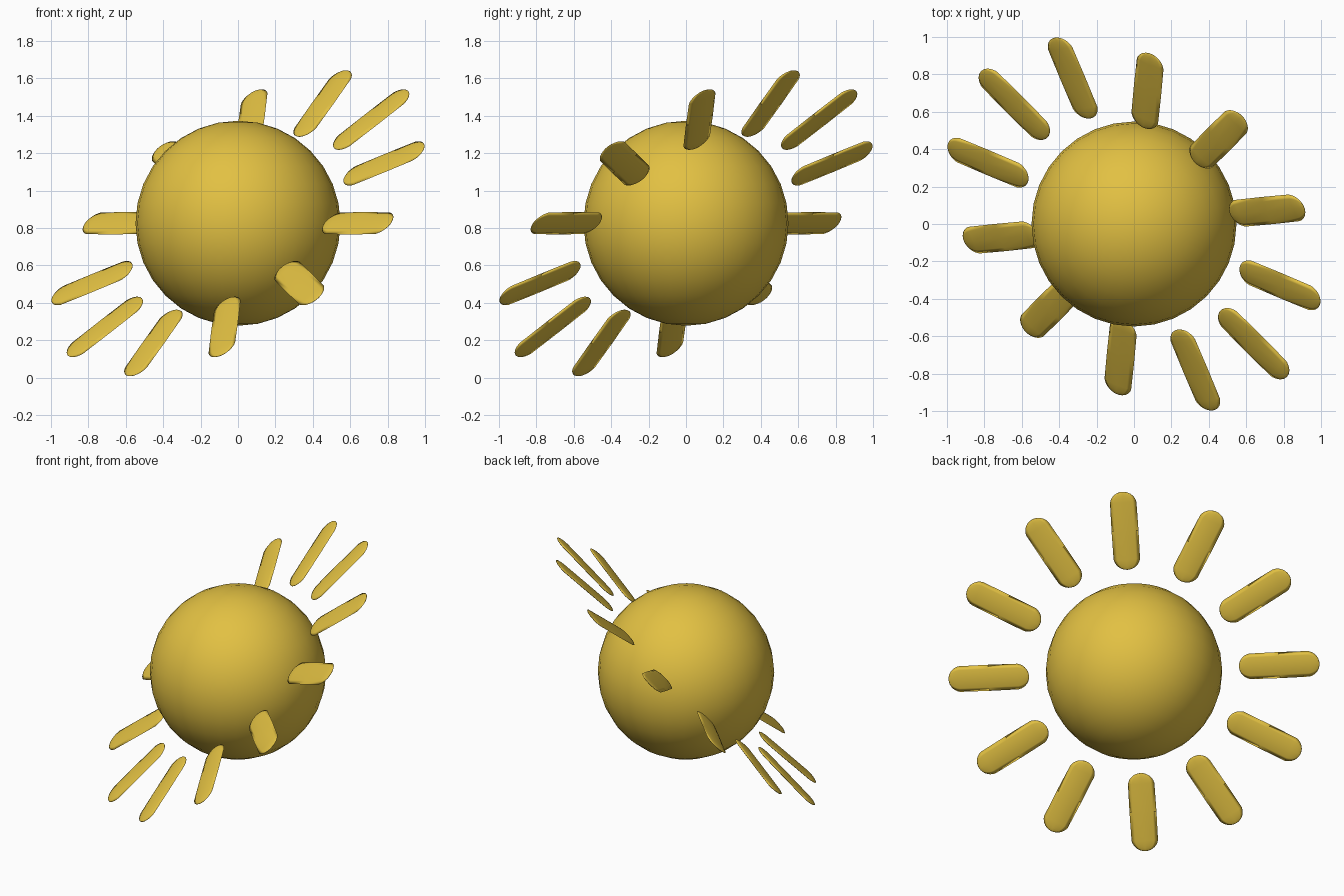
import bpy, bmesh, math
from mathutils import Matrix, Vector

if "Cube" in bpy.data.objects:
    bpy.data.objects.remove(bpy.data.objects["Cube"])

CENTER = Vector((0, 0, 0.825))
ACROSS = Vector((1, -1, 0)).normalized()           # level axis of the tilted ring
UPHILL = Vector((0.5, 0.5, math.sqrt(0.5)))        # rising axis of the tilted ring
NORMAL = ACROSS.cross(UPHILL)

gold = bpy.data.materials.new("golden_yellow")
gold.diffuse_color = (0.76, 0.53, 0.055, 1)
gold.use_nodes = True
gold.node_tree.nodes["Principled BSDF"].inputs["Base Color"].default_value = gold.diffuse_color


def add_object(name, bm):
    for f in bm.faces:
        f.smooth = True
    bmesh.ops.recalc_face_normals(bm, faces=bm.faces)
    mesh = bpy.data.meshes.new(name)
    bm.to_mesh(mesh)
    bm.free()
    mesh.materials.append(gold)
    obj = bpy.data.objects.new(name, mesh)
    bpy.context.collection.objects.link(obj)
    return obj


def ray_mesh(inner, outer, half_width, half_thick):
    """Flattened capsule along local x, wide in y, thin in z."""
    bm = bmesh.new()
    bmesh.ops.create_uvsphere(bm, u_segments=8, v_segments=16, radius=half_width,
                              matrix=Matrix.Rotation(math.pi / 2, 4, 'Y'))
    middle = (inner + outer) / 2
    stretch = (outer - inner) / 2 - half_width
    # Split at the equator so the straight part keeps its full width
    bmesh.ops.bisect_plane(bm, geom=bm.verts[:] + bm.edges[:] + bm.faces[:],
                           plane_co=(0, 0, 0), plane_no=(1, 0, 0))
    for v in bm.verts:
        t = max(-1.0, min(1.0, v.co.x / (half_width * 0.15)))
        v.co.x += middle + stretch * t
        v.co.z *= half_thick / half_width
    return bm


# Central ball
bm = bmesh.new()
bmesh.ops.create_uvsphere(bm, u_segments=32, v_segments=16, radius=0.548)
add_object("sun_ball", bm).location = CENTER

# Twelve flat rays around the ball in a tilted plane
for i in range(12):
    a = i * math.tau / 12
    along = ACROSS * math.cos(a) + UPHILL * math.sin(a)
    side = NORMAL.cross(along)
    ray = add_object(f"sun_ray_{i + 1}", ray_mesh(0.654, 1.156, 0.084, 0.01))
    basis = Matrix((along, side, NORMAL)).transposed().to_4x4()
    ray.matrix_world = Matrix.Translation(CENTER) @ basis
